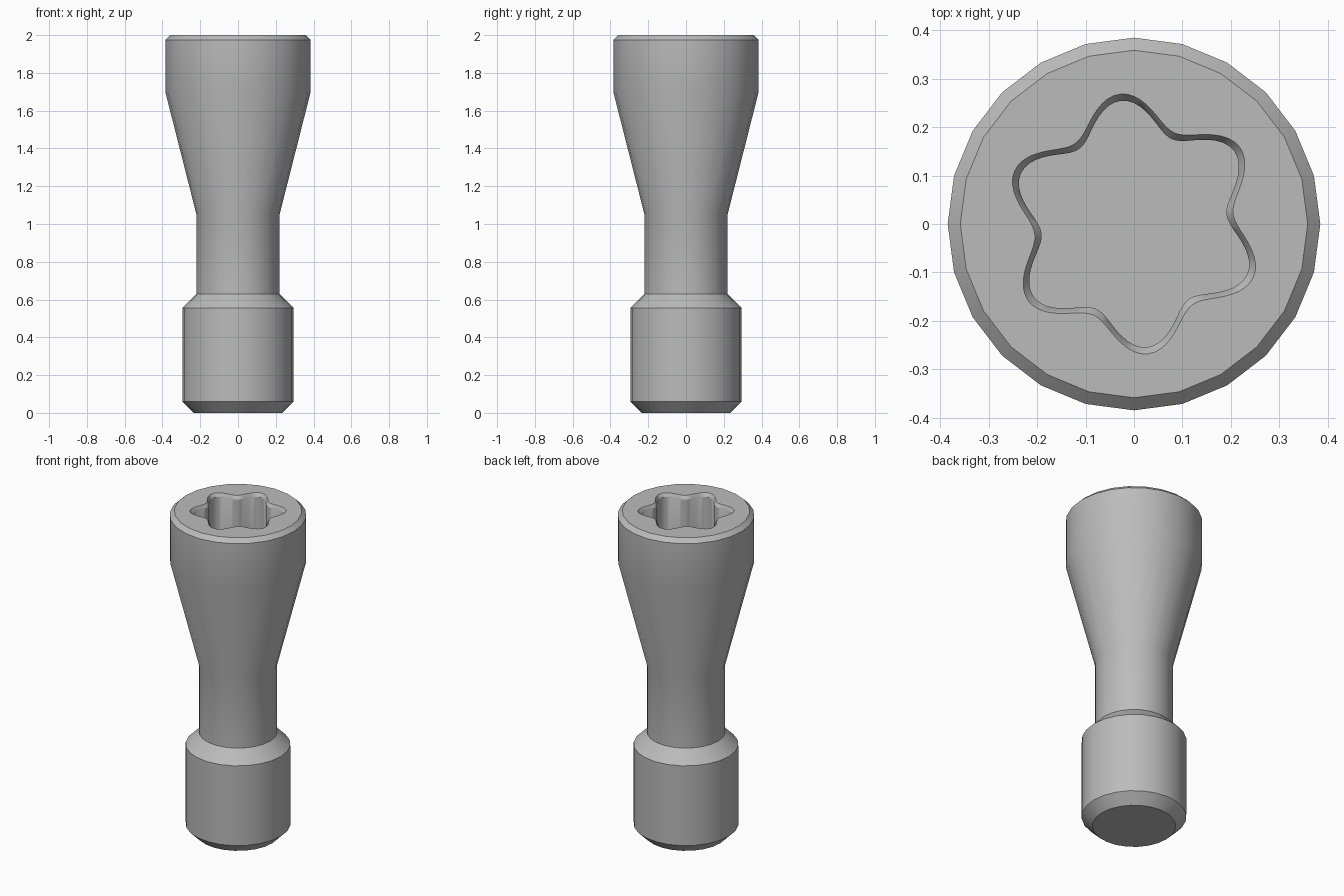
import bpy, bmesh
from math import cos, sin, pi, radians

if "Cube" in bpy.data.objects:
    bpy.data.objects.remove(bpy.data.objects["Cube"], do_unlink=True)

steel = bpy.data.materials.new("grey_steel")
steel.use_nodes = True
GREY = (0.5, 0.5, 0.5, 1)
steel.diffuse_color = GREY
steel.node_tree.nodes["Principled BSDF"].inputs["Base Color"].default_value = GREY

SIDES, LOBE_STEPS = 24, 120
bm = bmesh.new()


def ring(radius, z, count):
    """Closed ring of vertices; radius is a function of the angle."""
    angles = [2 * pi * i / count for i in range(count)]
    return [bm.verts.new((radius(a) * cos(a), radius(a) * sin(a), z)) for a in angles]


def skin(rings):
    """Join consecutive rings with quads."""
    for low, high in zip(rings, rings[1:]):
        n = len(low)
        for i in range(n):
            j = (i + 1) % n
            bm.faces.new((low[i], low[j], high[j], high[i]))


def loop_edges(verts):
    return [bm.edges.get((v, verts[i - 1])) for i, v in enumerate(verts)]


# Turned body: threaded end, neck, flared head with bevelled rims
profile = [(0.235, 0), (0.295, 0.06), (0.295, 0.555), (0.22, 0.63),
           (0.22, 1.05), (0.385, 1.7), (0.385, 1.975), (0.359, 2)]
body = [ring(lambda a, r=r: r, z, SIDES) for r, z in profile]
skin(body)
bm.faces.new(body[0])


# Six-lobed drive socket with a chamfered lip
def lobes(inset):
    return lambda a: 0.238 - inset + 0.032 * cos(6 * (a - radians(36)))


socket = [ring(lobes(inset), z, LOBE_STEPS)
          for inset, z in [(0, 2), (0.014, 1.98), (0.014, 1.6)]]
skin(socket)
bm.faces.new(socket[-1])

# Flat top between the head rim and the socket
bmesh.ops.triangle_fill(bm, use_beauty=True,
                        edges=loop_edges(body[-1]) + loop_edges(socket[0]))
bmesh.ops.recalc_face_normals(bm, faces=bm.faces)

mesh = bpy.data.meshes.new("socket_screw")
bm.to_mesh(mesh)
bm.free()
mesh.materials.append(steel)
screw = bpy.data.objects.new("socket_screw", mesh)
bpy.context.collection.objects.link(screw)
bpy.ops.object.select_all(action='DESELECT')
screw.select_set(True)
bpy.context.view_layer.objects.active = screw
bpy.ops.object.shade_smooth_by_angle(angle=radians(30))
